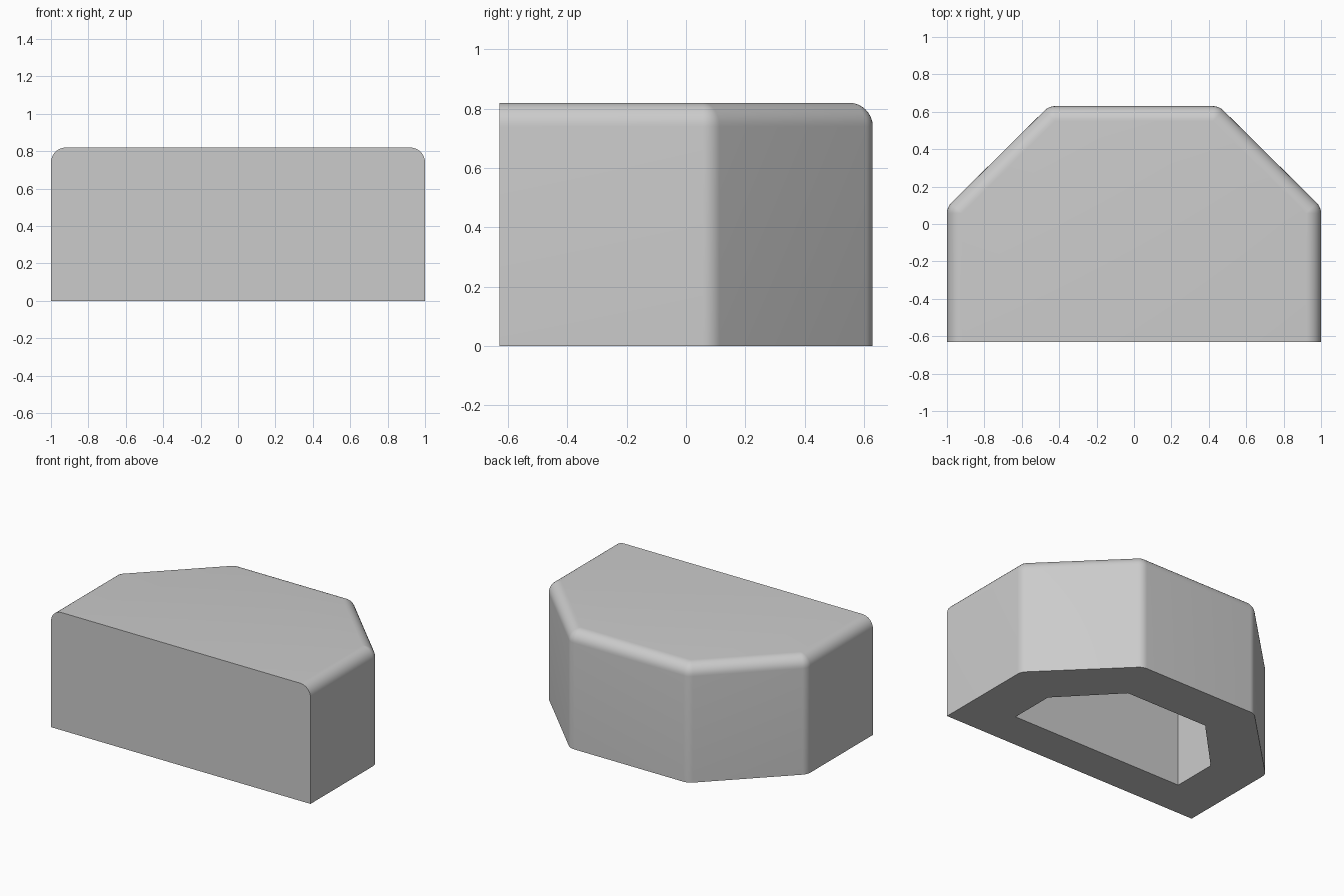
import bpy, bmesh
from math import sin, cos, tan, pi

# Remove the default cube
cube = bpy.data.objects.get("Cube")
if cube:
    bpy.data.objects.remove(cube, do_unlink=True)

HEIGHT, FRONT, RADIUS, STEPS = 0.82, -0.63, 0.08, 8
CAVITY_DEPTH = 0.58
SHIFT = RADIUS * tan(pi / 8)

# Centres of the rounded corners on the +x half: (x, y, start angle)
CORNERS = [(1 - RADIUS, 0.09 - SHIFT, 0), (0.455 - SHIFT, 0.63 - RADIUS, pi / 4)]
CAVITY = [(0.665, -0.362), (0.665, -0.045), (0.315, 0.318)]


def mirrored(half):
    """Close a half outline by mirroring it across x = 0."""
    return half + [(-x, y) for x, y in reversed(half)]


def outline(radius):
    """Chamfered plan with corners of the given radius and a flat front."""
    half = [(1 - RADIUS + radius, FRONT)]
    for x, y, start in CORNERS:
        for i in range(STEPS + 1):
            a = start + pi / 4 * i / STEPS
            half.append((x + radius * cos(a), y + radius * sin(a)))
    return mirrored(half)


def ring(bm, points, z):
    return [bm.verts.new((x, y, z)) for x, y in points]


def bridge(bm, low, high):
    for i in range(len(low)):
        j = (i + 1) % len(low)
        bm.faces.new((low[i], low[j], high[j], high[i]))


def loop_edges(bm, loop):
    return [bm.edges.get((loop[i - 1], loop[i])) for i in range(len(loop))]


bm = bmesh.new()

# Outer walls and rounded top rim
rings = [ring(bm, outline(RADIUS), 0)]
for i in range(STEPS + 1):
    a = pi / 2 * i / STEPS
    rings.append(ring(bm, outline(RADIUS * cos(a)), HEIGHT - RADIUS + RADIUS * sin(a)))
for low, high in zip(rings, rings[1:]):
    bridge(bm, low, high)
bm.faces.new(rings[-1])

# Hollow open at the underside
mouth = ring(bm, mirrored(CAVITY), 0)
ceiling = ring(bm, mirrored(CAVITY), CAVITY_DEPTH)
bridge(bm, mouth, ceiling)
bm.faces.new(ceiling)

# Flat underside around the hollow
bmesh.ops.triangle_fill(bm, edges=loop_edges(bm, rings[0]) + loop_edges(bm, mouth),
                        use_beauty=True)

# Merge the front strips into one flat face
front = [f for f in bm.faces if all(abs(v.co.y - FRONT) < 1e-5 for v in f.verts)]
bmesh.ops.dissolve_faces(bm, faces=front)
bmesh.ops.remove_doubles(bm, verts=bm.verts, dist=1e-5)
bmesh.ops.recalc_face_normals(bm, faces=bm.faces)

mesh = bpy.data.meshes.new("hollow_block")
bm.to_mesh(mesh)
bm.free()
block = bpy.data.objects.new("hollow_block", mesh)
bpy.context.collection.objects.link(block)

# Plain grey material
grey = bpy.data.materials.new("light_grey")
grey.use_nodes = True
color = (0.6, 0.6, 0.6, 1)
grey.diffuse_color = color
grey.node_tree.nodes["Principled BSDF"].inputs["Base Color"].default_value = color
mesh.materials.append(grey)

# Smooth rounded edges, crisp flat faces
bpy.ops.object.select_all(action="DESELECT")
block.select_set(True)
bpy.context.view_layer.objects.active = block
bpy.ops.object.shade_smooth_by_angle(angle=pi / 6)
